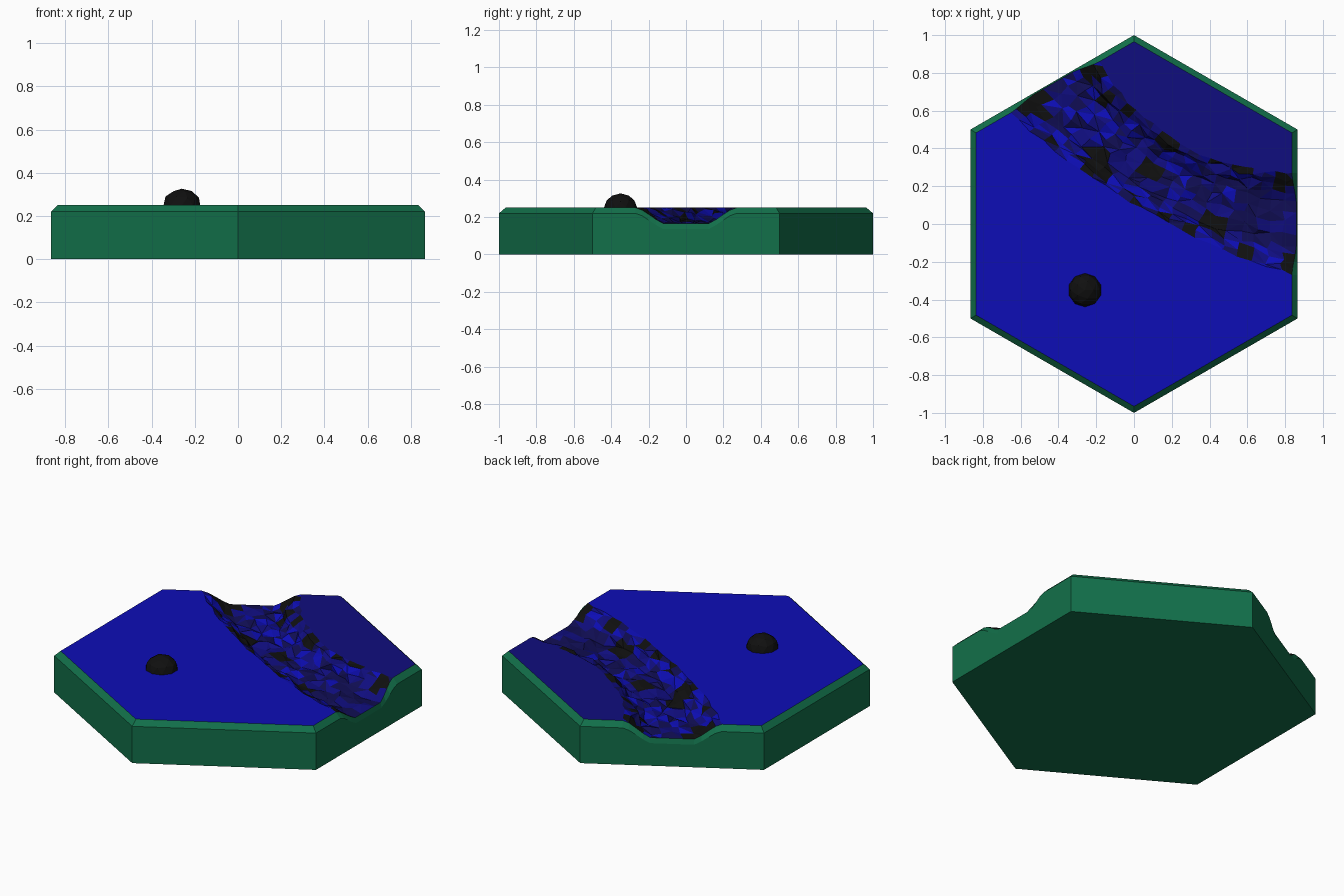
import bpy, bmesh, math, random
from mathutils import Vector

random.seed(7)
cube = bpy.data.objects.get("Cube")
if cube:
    bpy.data.objects.remove(cube, do_unlink=True)


def material(name, rgb):
    m = bpy.data.materials.new(name)
    m.use_nodes = True
    m.diffuse_color = (*rgb, 1)
    m.node_tree.nodes["Principled BSDF"].inputs["Base Color"].default_value = (*rgb, 1)
    return m


GREEN = material("green", (0.006, 0.16, 0.068))
BLUE = material("blue", (0.004, 0.004, 0.47))
DEEP = material("deep blue", (0.005, 0.004, 0.21))
NAVY = material("navy", (0.005, 0.004, 0.085))
BLACK = material("black", (0.005, 0.005, 0.005))


def finish(bm, name, mats):
    bmesh.ops.recalc_face_normals(bm, faces=bm.faces)
    mesh = bpy.data.meshes.new(name)
    bm.to_mesh(mesh)
    bm.free()
    for m in mats:
        mesh.materials.append(m)
    ob = bpy.data.objects.new(name, mesh)
    bpy.context.collection.objects.link(ob)
    return ob


TOP, BED, BEVEL = 0.25, 0.165, 0.03
APOTHEM = math.cos(math.pi / 6)
CENTRE = Vector((APOTHEM, 1.5))      # the river bends around this point
ROWS = 22
OFFSETS = [-0.27, -0.235, -0.2, -0.16, -0.12, -0.06, 0, 0.06, 0.12, 0.16, 0.2, 0.235, 0.27]
LAST = len(OFFSETS) - 1


def height(d):
    # bank slope between flat bed and flat land, eased at both ends
    t = min(1, max(0, (abs(d) - 0.12) / 0.14))
    return BED + (TOP - BED) * (0.7 * t + 0.3 * t * t * (3 - 2 * t))


def on_arc(t, radius):
    a = math.radians(210 + 60 * t)
    return CENTRE + radius * Vector((math.cos(a), math.sin(a)))


def inset(h):
    return 0.007 + (BEVEL - 0.007) * (h - BED) / (TOP - BED)


corners = [Vector((math.cos(a), math.sin(a)))
           for a in (math.radians(90 + 60 * k) for k in range(6))]
shrink = (APOTHEM - BEVEL) / APOTHEM
# inward directions at the two river mouths
INWARD = {0: Vector((math.cos(math.radians(-60)), math.sin(math.radians(-60)))),
          1: Vector((-1, 0))}


def mouth(end, d):
    """Outer point, inner point and height at a river mouth."""
    p, h = on_arc(end, 1.5 + d), height(d)
    return p, p + INWARD[end] * inset(h), h


# Base: hexagonal block whose bevelled rim dips at both river mouths
rim = []
for k, c in enumerate(corners):
    rim.append((c, c * shrink, TOP))
    if k == 0:
        rim += [mouth(0, d) for d in OFFSETS]
    if k == 4:
        rim += [mouth(1, d) for d in reversed(OFFSETS)]
bm = bmesh.new()
low = [bm.verts.new((*o, 0)) for o, i, h in rim]
mid = [bm.verts.new((*o, h - BEVEL)) for o, i, h in rim]
high = [bm.verts.new((*i, h)) for o, i, h in rim]
for a, b in ((low, mid), (mid, high)):
    for k in range(len(rim)):
        n = (k + 1) % len(rim)
        bm.faces.new((a[k], a[n], b[n], b[k]))
bm.faces.new(low[::-1])
finish(bm, "tile_base", [GREEN])

# River channel: rough strip between the two mouths
grid = []
bm = bmesh.new()
for r in range(ROWS + 1):
    t = r / ROWS
    w = math.sin(math.pi * t)
    row = []
    for c, d in enumerate(OFFSETS):
        h = height(d)
        if r in (0, ROWS):
            p = mouth(r // ROWS, d)[1]
        else:
            p = on_arc(t, 1.5 + d * (1 - 0.26 * w) - 0.06 * w
                       + random.uniform(-0.01, 0.01))
            if 0 < c < LAST:
                h = min(TOP, h + random.uniform(-0.014, 0.014))
                p += Vector((random.uniform(-0.012, 0.012), random.uniform(-0.012, 0.012)))
        row.append(bm.verts.new((*p, h)))
    grid.append(row)

# Dark stones: x, y, reach
STONES = [(-0.19, 0.33, 0.08), (0.08, 0.28, 0.06), (0.19, 0.44, 0.055), (0.43, 0.01, 0.06),
          (0.16, 0.02, 0.04), (0.28, -0.03, 0.04), (-0.55, 0.63, 0.07), (-0.23, 0.81, 0.05),
          (-0.16, 0.67, 0.04), (-0.03, 0.62, 0.04), (-0.43, 0.46, 0.035), (-0.24, 0.23, 0.04),
          (0.44, 0.36, 0.04), (0.58, 0.3, 0.045), (0.78, 0.23, 0.05), (0.6, -0.15, 0.04),
          (0.0, 0.14, 0.03), (0.8, -0.2, 0.04)]


def channel_colour(p, c):
    if any((p.xy - Vector((x, y))).length < s for x, y, s in STONES):
        return 3
    if c >= LAST - 3:
        return random.choice((0, 0, 1, 1, 2))
    if c < 3:
        return random.choice((1, 1, 2, 0))
    if p.x > 0.5:
        return random.choice((2, 2, 2, 1))
    return random.choice((1, 1, 2, 2, 0))


for r in range(ROWS):
    for c in range(LAST):
        a, b, e, f = grid[r][c], grid[r][c + 1], grid[r + 1][c + 1], grid[r + 1][c]
        halves = ((a, b, e), (a, e, f)) if (r + c) % 2 else ((a, b, f), (b, e, f))
        shade = None
        for tri in halves:
            face = bm.faces.new(tri)
            pick = channel_colour(face.calc_center_median(), c)
            # most cells keep one colour on both halves
            if shade is None or pick == 3 or random.random() < 0.3:
                shade = pick
            face.material_index = shade

# Land on either side of the channel
inner = [bm.verts.new((*(c * shrink), TOP)) for c in corners]
south = [inner[k] for k in (1, 2, 3, 4)] + [grid[r][LAST] for r in range(ROWS, -1, -1)]
north = [inner[5], inner[0]] + [grid[r][0] for r in range(ROWS + 1)]
bm.faces.new(south).material_index = 0
bm.faces.new(north).material_index = 1
land = finish(bm, "land_and_river", [BLUE, DEEP, NAVY, BLACK])
# the open surface must face upward
if land.data.polygons[-1].normal.z < 0:
    land.data.flip_normals()

# Boulder half sunk in the land
bm = bmesh.new()
bmesh.ops.create_icosphere(bm, subdivisions=2, radius=0.089)
bmesh.ops.bisect_plane(bm, geom=bm.verts[:] + bm.edges[:] + bm.faces[:],
                       plane_co=(0, 0, -0.01), plane_no=(0, 0, -1), clear_outer=True)
boulder = finish(bm, "boulder", [BLACK])
boulder.scale.z = 0.86
boulder.location = (-0.26, -0.35, TOP)
